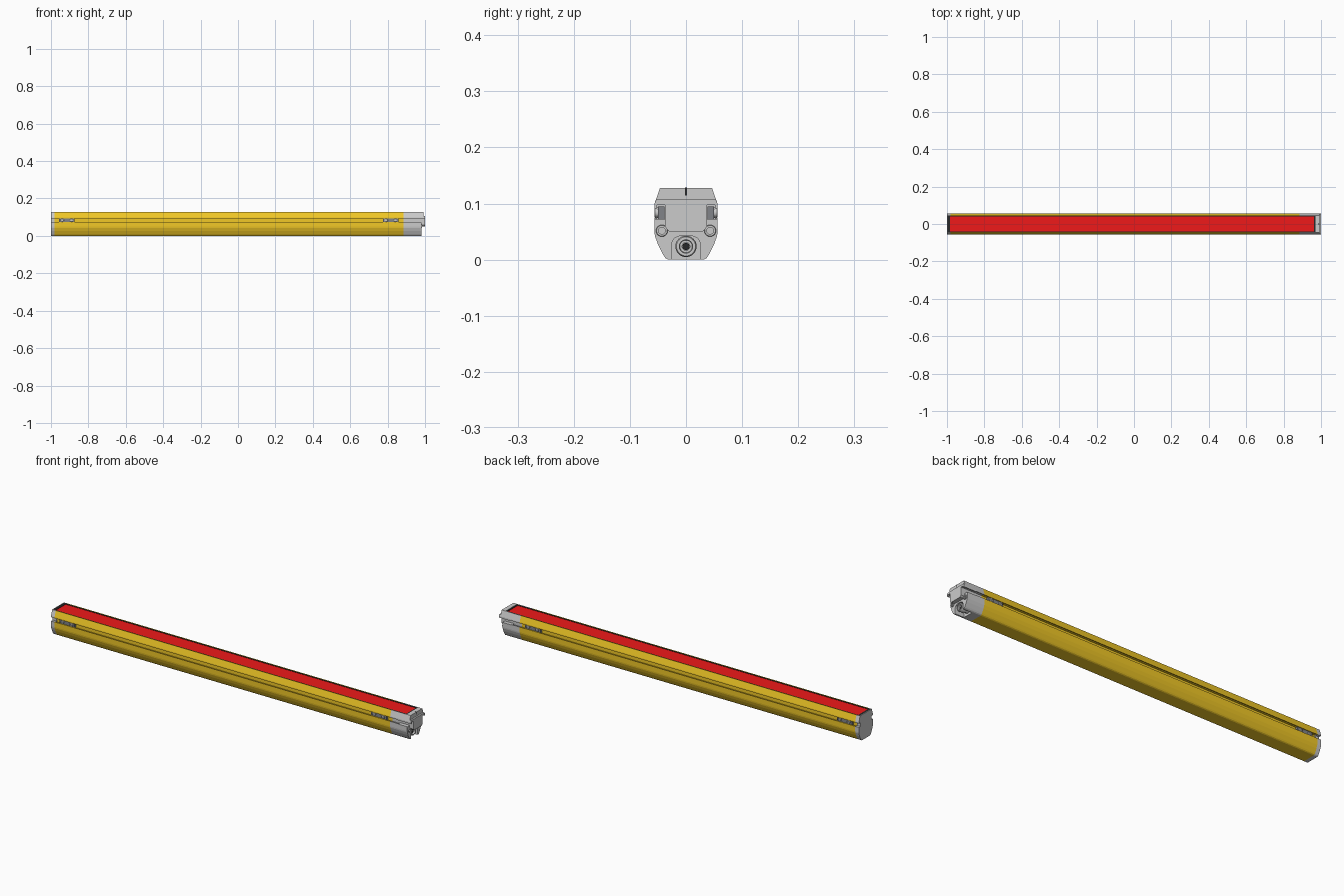
import bpy, bmesh
from math import cos, sin, pi, radians

if "Cube" in bpy.data.objects:
    bpy.data.objects.remove(bpy.data.objects["Cube"])


def material(name, rgb):
    m = bpy.data.materials.new(name)
    m.diffuse_color = (*rgb, 1)
    m.use_nodes = True
    m.node_tree.nodes["Principled BSDF"].inputs["Base Color"].default_value = m.diffuse_color
    return m


YELLOW = material("yellow_paint", (0.88, 0.58, 0.02))
RED = material("red_window", (0.86, 0.01, 0.01))
BLACK = material("black_rubber", (0.02, 0.02, 0.02))
DARK = material("dark_steel", (0.22, 0.23, 0.25))


def finish(bm, name, mat=None, smooth=False):
    bmesh.ops.recalc_face_normals(bm, faces=bm.faces)
    me = bpy.data.meshes.new(name)
    bm.to_mesh(me)
    bm.free()
    ob = bpy.data.objects.new(name, me)
    bpy.context.collection.objects.link(ob)
    if mat:
        me.materials.append(mat)
    if smooth:
        bpy.ops.object.select_all(action='DESELECT')
        ob.select_set(True)
        bpy.context.view_layer.objects.active = ob
        bpy.ops.object.shade_smooth_by_angle(angle=radians(35))
    return ob


def extrude(name, half, x0, x1, mat=None):
    """Mirror a half section (y, z) about y = 0 and sweep it along x."""
    pts = half + [(-y, z) for y, z in reversed(half) if y > 0]
    bm = bmesh.new()
    face = bm.faces.new([bm.verts.new((x0, y, z)) for y, z in pts])
    new = bmesh.ops.extrude_face_region(bm, geom=[face])["geom"]
    bmesh.ops.translate(bm, vec=(x1 - x0, 0, 0),
                        verts=[v for v in new if isinstance(v, bmesh.types.BMVert)])
    return finish(bm, name, mat)


def box(name, x, y, z, mat=None):
    bm = bmesh.new()
    bmesh.ops.create_cube(bm, size=1)
    for v in bm.verts:
        v.co = [r[0] + (c + 0.5) * (r[1] - r[0]) for c, r in zip(v.co, (x, y, z))]
    return finish(bm, name, mat)


def lathe(name, profile, centre, axis, mat=None, n=24, sign=1):
    """Revolve (radius, distance) points about the x or y axis."""
    bm = bmesh.new()
    rings = []
    for r, d in profile:
        ring = []
        for i in range(n):
            a, b = r * cos(2 * pi * i / n), r * sin(2 * pi * i / n)
            off = (d, a, b) if axis == 'x' else (a, sign * d, b)
            ring.append(bm.verts.new([c + o for c, o in zip(centre, off)]))
        rings.append(ring)
    for p, q in zip(rings, rings[1:]):
        for i in range(n):
            bm.faces.new((p[i], p[(i + 1) % n], q[(i + 1) % n], q[i]))
    bm.faces.new(rings[0])
    bm.faces.new(rings[-1])
    return finish(bm, name, mat, True)


# Shared section pieces
lower = [(0.032, 0), (0.037, 0.003), (0.041, 0.009), (0.050, 0.027),
         (0.0553, 0.042), (0.0562, 0.049)]
slot = [(0.0562, 0.074), (0.052, 0.074), (0.052, 0.067), (0.037, 0.067),
        (0.037, 0.097), (0.052, 0.097), (0.052, 0.093), (0.0562, 0.093)]
top = [(0.0562, 0.099), (0.0465, 0.128)]
channel = [(0.0435, 0.128), (0.0435, 0.112), (0, 0.112)]
notched = [(0.0562, 0.074), (0.043, 0.074), (0.043, 0.093), (0.0562, 0.093)]

# Yellow extruded housing
extrude("housing", [(0, 0)] + lower + slot + top + channel, -0.98, 0.885, YELLOW)

# Left end cap
extrude("left_cap", [(0, 0)] + lower + notched + top + channel, -0.997, -0.98)
extrude("left_cap_plate", [(0, 0)] + lower + notched + top + [(0, 0.128)], -1.0, -0.997)

# Right end cap: base, upper block, nose and lower block with connector arch
extrude("right_cap_base", [(0, 0)] + lower + slot + top + channel, 0.885, 0.93)
upper = [(0, 0.05), (0.03, 0.05), (0.037, 0.058), (0.037, 0.097),
         (0.052, 0.097), (0.052, 0.091), (0.0562, 0.091)] + top
extrude("right_cap_upper", upper + channel, 0.93, 0.97)
extrude("right_cap_end", upper + [(0, 0.128)], 0.97, 0.992)
extrude("right_cap_nose", upper[:7] + [(0.0562, 0.099), (0.0535, 0.107), (0, 0.107)],
        0.992, 1.0)
arch = [(0, 0.043), (0.012, 0.042), (0.021, 0.038), (0.025, 0.031), (0.026, 0.022), (0.026, 0)]
extrude("right_cap_lower", arch + lower +
        [(0.0562, 0.072), (0.037, 0.072), (0.037, 0.058), (0.03, 0.05), (0, 0.05)],
        0.93, 0.98)
box("sight_notch", (0.985, 0.9925), (-0.0015, 0.0015), (0.114, 0.1283), BLACK)

# Cable connector
lathe("connector", [(0.015, 0.92), (0.015, 0.945), (0.019, 0.947), (0.019, 0.972),
                    (0.017, 0.976), (0.012, 0.976), (0.011, 0.968), (0.007, 0.968),
                    (0.007, 0.95)], (0, 0, 0.0235), 'x', n=32)
lathe("connector_socket", [(0.0065, 0.945), (0.0065, 0.969)], (0, 0, 0.0235), 'x', BLACK)

# Cap screws
for side, s in (("front", -1), ("back", 1)):
    lathe(f"cap_screw_{side}", [(0.0105, 0.97), (0.0105, 0.984), (0.0095, 0.985),
                                (0.006, 0.985), (0.006, 0.979)],
          (0, s * 0.043, 0.0515), 'x')

# Black window frame and red window
W0, W1 = -0.997, 0.97
for side, s in (("front", -1), ("back", 1)):
    box(f"frame_{side}", (W0, W1), sorted((s * 0.039, s * 0.0435)), (0.112, 0.1265), BLACK)
box("frame_left", (W0, -0.985), (-0.039, 0.039), (0.112, 0.1265), BLACK)
box("frame_right", (0.963, W1), (-0.039, 0.039), (0.112, 0.1265), BLACK)
box("window", (-0.985, 0.963), (-0.039, 0.039), (0.112, 0.125), RED)

# Mounting nuts in the side slots, two screws each
for side, s in (("front", -1), ("back", 1)):
    for end, x in (("left", -0.915), ("right", 0.817)):
        box(f"slot_nut_{side}_{end}", (x - 0.042, x + 0.042),
            sorted((s * 0.038, s * 0.05)), (0.069, 0.095), DARK)
        for k in (-1, 1):
            lathe(f"slot_screw_{side}_{end}_{'a' if k < 0 else 'b'}",
                  [(0.009, 0.045), (0.009, 0.055), (0.008, 0.056), (0.0045, 0.056),
                   (0.0045, 0.052)], (x + k * 0.025, 0, 0.0835), 'y', None, 16, s)
